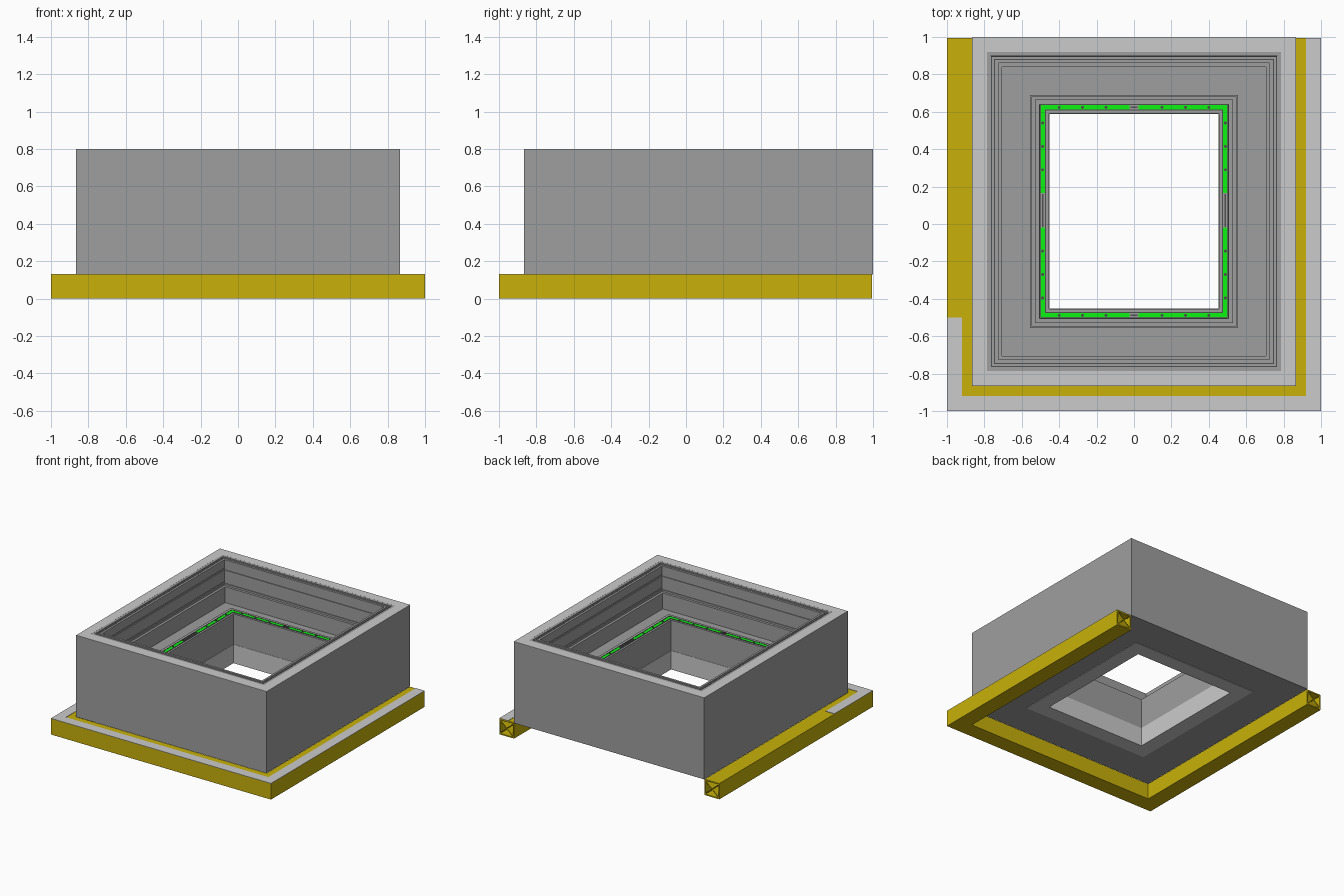
import bpy, bmesh

if "Cube" in bpy.data.objects:
    bpy.data.objects.remove(bpy.data.objects["Cube"])

def mat(name, rgb):
    m = bpy.data.materials.new(name)
    m.diffuse_color = (*rgb, 1)
    m.use_nodes = True
    m.node_tree.nodes["Principled BSDF"].inputs["Base Color"].default_value = m.diffuse_color
    return m

DARK = mat("dark_grey", (0.345, 0.345, 0.345))
YELLOW = mat("yellow", (0.58, 0.44, 0.003))
GREEN = mat("green", (0.004, 0.9, 0.006))
BLACK = mat("charcoal", (0.08, 0.08, 0.08))

def finish(name, bm, material):
    bmesh.ops.recalc_face_normals(bm, faces=bm.faces)
    me = bpy.data.meshes.new(name)
    bm.to_mesh(me)
    bm.free()
    ob = bpy.data.objects.new(name, me)
    bpy.context.collection.objects.link(ob)
    if material:
        me.materials.append(material)
    return ob

def sweep(name, profile, corner, closed, material):
    """Sweep a closed (inset, z) profile; corner(u) gives the mitred path."""
    bm = bmesh.new()
    rows = []
    for u, z in profile:
        rows.append([bm.verts.new((x, y, z)) for x, y in corner(u)])
    n, m = len(rows), len(rows[0])
    for i in range(n):
        a, b = rows[i], rows[(i + 1) % n]
        for j in range(m if closed else m - 1):
            k = (j + 1) % m
            bm.faces.new((a[j], a[k], b[k], b[j]))
    if not closed:
        bm.faces.new([r[0] for r in rows])
        bm.faces.new([r[-1] for r in rows])
    return finish(name, bm, material)

def rect(u0, u1, z0, z1):
    return [(u0, z0), (u0, z1), (u1, z1), (u1, z0)]

def ring(u):
    x, f, b = 0.865 - u, -0.865 + u, 1.0 - u
    return [(-x, f), (x, f), (x, b), (-x, b)]

def u_path(left_end):
    return lambda u: [(-1 + u, left_end), (-1 + u, -1 + u), (1 - u, -1 + u), (1 - u, 0.995)]

def bar(name, x0, x1, y0, y1, z0, z1, material):
    bm = bmesh.new()
    bmesh.ops.create_cube(bm, size=1)
    for v in bm.verts:
        v.co = ((x0 + x1) / 2 + v.co.x * (x1 - x0), (y0 + y1) / 2 + v.co.y * (y1 - y0),
                (z0 + z1) / 2 + v.co.z * (z1 - z0))
    return finish(name, bm, material)

# Main shell: grooved rim, stepped wall, floor, raised lip and central opening
sweep("shell", [
    (0, 0.13), (0, 0.798), (0.08, 0.798), (0.08, 0.80), (0.10, 0.80), (0.10, 0.78),
    (0.107, 0.78), (0.107, 0.80), (0.117, 0.80), (0.117, 0.78),
    (0.123, 0.78), (0.123, 0.80), (0.14, 0.80), (0.14, 0.73),
    (0.134, 0.73), (0.134, 0.715), (0.14, 0.715), (0.14, 0.62), (0.134, 0.62), (0.134, 0.605),
    (0.14, 0.605), (0.14, 0.59), (0.16, 0.59), (0.16, 0.46),
    (0.31, 0.46), (0.31, 0.485), (0.318, 0.485), (0.318, 0.505), (0.335, 0.505), (0.335, 0.53),
    (0.36, 0.53), (0.36, 0.52), (0.388, 0.52), (0.388, 0.53), (0.41, 0.53), (0.41, 0.13),
], ring, True, DARK)

# Light rim on top and light lining at the bottom of the opening
sweep("top_rim", rect(0, 0.08, 0.797, 0.8005), ring, True, None)
sweep("bottom_lining", [(0.29, 0.126), (0.29, 0.132), (0.405, 0.132), (0.405, 0.28),
                        (0.412, 0.28), (0.412, 0.126)], ring, True, None)

# Dark seals in the rim grooves and beside the green strip
for name, u, z in (("rim_seal_outer", 0.101, 0.795), ("rim_seal_inner", 0.1175, 0.795),
                   ("strip_seal_outer", 0.358, 0.533), ("strip_seal_inner", 0.389, 0.533)):
    sweep(name, rect(u, u + 0.005, z - 0.012, z), ring, True, BLACK)

# Hollow square base frame, open at the back, with crossing webs inside
frame = u_path(0.995)
T, W = 0.01, 0.134
for name, prof in {
    "frame_outer_wall": rect(0, T, 0, 0.13),
    "frame_inner_wall": rect(W - T, W, 0, 0.13),
    "frame_top": rect(T, W - T, 0.13 - T, 0.13),
    "frame_bottom": rect(T, W - T, 0, T),
    "frame_brace_a": [(T, 0.01), (T, 0.018), (W - T, 0.12), (W - T, 0.112)],
    "frame_brace_b": [(T, 0.112), (T, 0.12), (W - T, 0.018), (W - T, 0.01)],
}.items():
    sweep(name, prof, frame, False, YELLOW)
sweep("frame_cover", rect(0, 0.08, 0.13, 0.133), u_path(-0.5), False, None)

# Green strips with screws, latch plates in the gaps
Z0, Z1 = 0.518, 0.532
def screw(x, y):
    bm = bmesh.new()
    bmesh.ops.create_cone(bm, cap_ends=True, segments=12, radius1=0.008, radius2=0.008, depth=0.006)
    bmesh.ops.translate(bm, verts=bm.verts, vec=(x, y, Z1 + 0.001))
    finish("screw", bm, BLACK)

for y in (-0.4885, 0.6235):
    for s in (-1, 1):
        a, b = sorted((s * 0.025, s * 0.501))
        bar("green_strip", a, b, y - 0.0125, y + 0.0125, Z0, Z1, GREEN)
        for d in (0.15, 0.275, 0.4):
            screw(s * d, y)
    bar("latch_plate", -0.025, 0.025, y - 0.0125, y + 0.0125, Z0, 0.529, DARK)
    bar("latch_slot", -0.02, 0.02, y - 0.004, y + 0.004, Z0, 0.533, BLACK)
for x in (-0.4885, 0.4885):
    for a, b in ((-0.476, -0.02), (0.165, 0.611)):
        bar("green_strip", x - 0.0125, x + 0.0125, a, b, Z0, Z1, GREEN)
    for y in (-0.395, -0.27, -0.145, 0.29, 0.415, 0.54):
        screw(x, y)
    bar("latch_plate", x - 0.0125, x + 0.0125, -0.02, 0.165, Z0, 0.529, DARK)
    bar("latch_slot", x - 0.004, x + 0.004, -0.015, 0.16, Z0, 0.533, BLACK)
